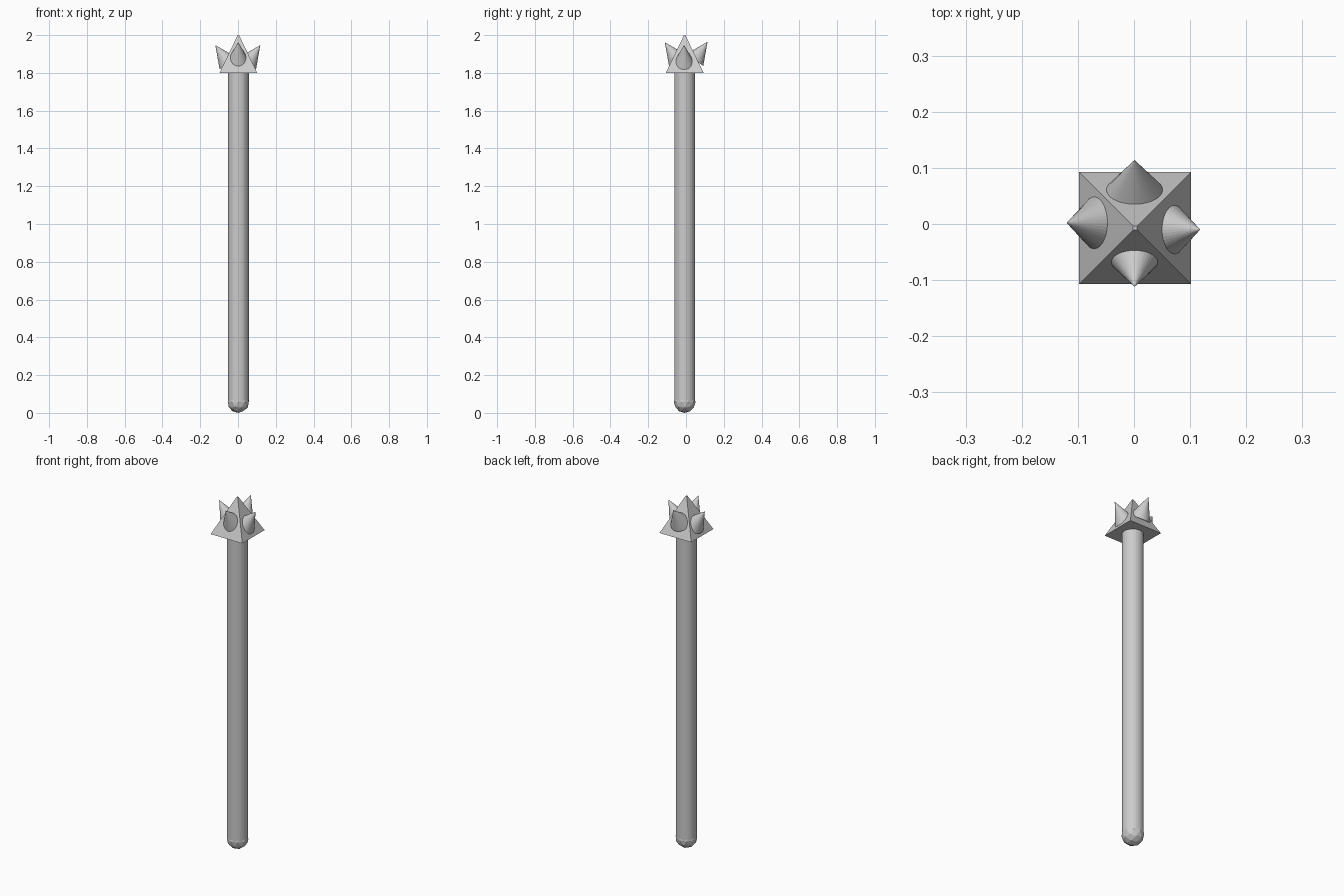
import bpy
from math import radians, pi
from mathutils import Vector

if "Cube" in bpy.data.objects:
    bpy.data.objects.remove(bpy.data.objects["Cube"])

CX, CY = 0.002, -0.007


def cone(name, sides, r1, r2, depth, loc, rot=(0, 0, 0)):
    bpy.ops.mesh.primitive_cone_add(vertices=sides, radius1=r1, radius2=r2,
                                    depth=depth, location=loc, rotation=rot)
    bpy.context.object.name = name
    return bpy.context.object


# Long round shaft
cone("shaft", 32, 0.055, 0.055, 1.75, (CX, CY, 0.935))

# Faceted ball at the foot
bpy.ops.mesh.primitive_ico_sphere_add(subdivisions=2, radius=0.058,
                                      location=(CX, CY, 0.058))
bpy.context.object.name = "pommel"

# Square pyramid head with a tiny flat tip
head = cone("head", 4, 0.1 * 2 ** 0.5, 0.005, 0.2, (CX, CY, 1.9), (0, 0, pi / 4))

# Four spikes leaning outward from the pyramid faces: tip, heading
L, TILT = 0.118, radians(35)
spikes = {
    "left_spike": ((-0.12, 0.002, 1.947), (-1, 0)),
    "right_spike": ((0.118, -0.010, 1.947), (1, 0)),
    "front_spike": ((0.001, -0.112, 1.962), (0, -1)),
    "back_spike": ((0.001, 0.114, 1.965), (0, 1)),
}
for name, (tip, (dx, dy)) in spikes.items():
    rot = (-dy * TILT, dx * TILT, 0)
    spike = cone(name, 32, 0.055, 0, L, (0, 0, 0), rot)
    axis = spike.rotation_euler.to_matrix() @ Vector((0, 0, 1))
    spike.location = Vector(tip) - axis * L / 2
